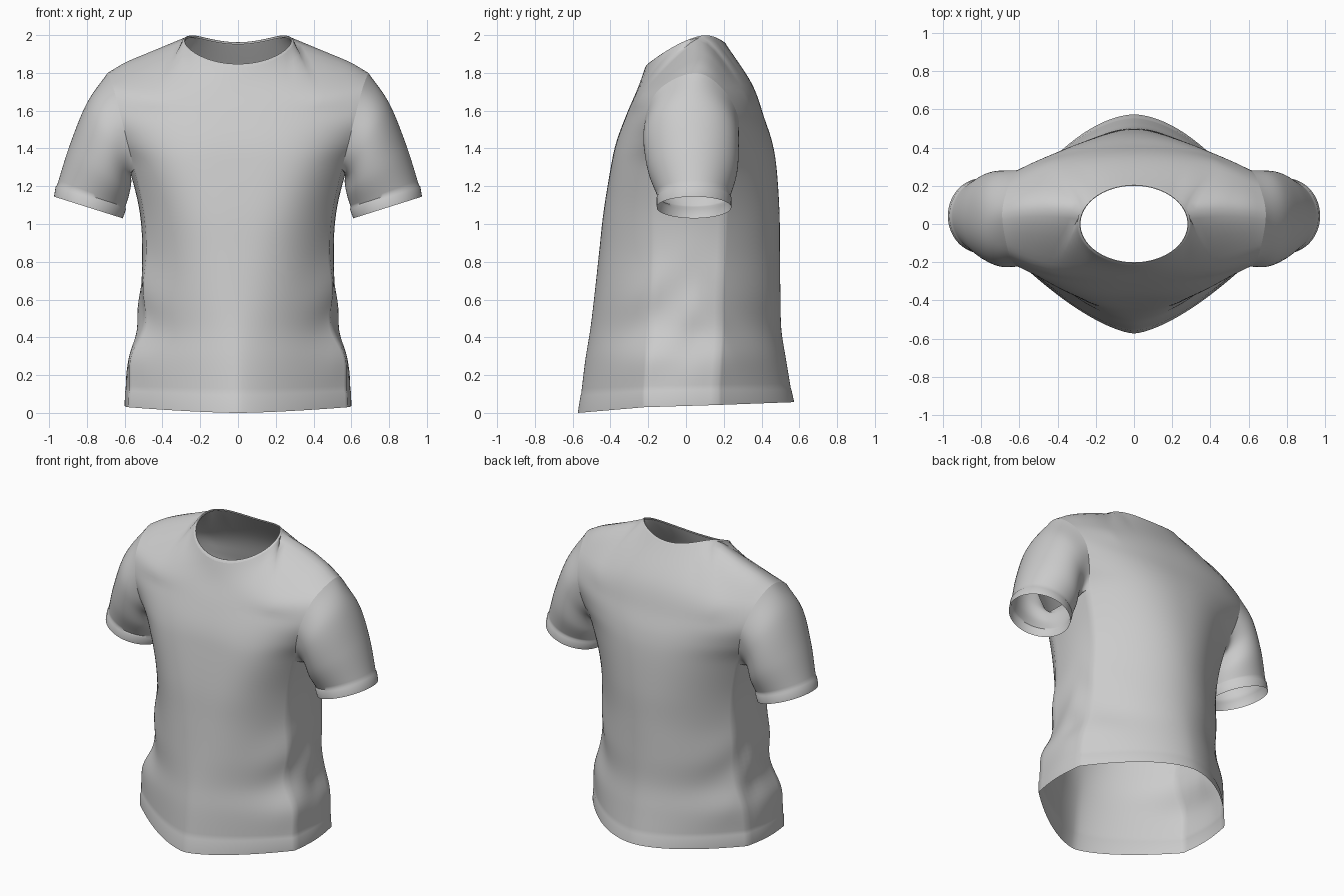
import bpy, bmesh, math
from mathutils import Vector

if "Cube" in bpy.data.objects:
    bpy.data.objects.remove(bpy.data.objects["Cube"])

COLS, STEPS, NECK = 28, 6, 16   # NECK = number of columns that end at the neckline
ARMPIT = 6                      # index of the key row at the bottom of the armhole
SIDE = 10                       # columns of the side wall under the arm
SPREAD = math.radians(60)


def spline(keys, steps, ghost=None):
    """Smooth curve through the key points."""
    k = [keys[0] * 2 - keys[1]] + keys + [ghost or keys[-1] * 2 - keys[-2]]
    out = []
    for i in range(1, len(k) - 2):
        p0, p1, p2, p3 = k[i - 1:i + 3]
        for s in range(steps):
            t = s / steps
            out.append(0.5 * (2 * p1 + (p2 - p0) * t + (2 * p0 - 5 * p1 + 4 * p2 - p3) * t ** 2
                              + (3 * p1 - p0 - 3 * p2 + p3) * t ** 3))
    return out + [keys[-1].copy()]


def loft(bm, rows, closed=False):
    vs = [[bm.verts.new(p) for p in r] for r in rows]
    n = len(rows[0])
    for a, b in zip(vs, vs[1:]):
        for i in range(n if closed else n - 1):
            j = (i + 1) % n
            bm.faces.new((a[i], a[j], b[j], b[i]))


def finish(bm, name):
    bmesh.ops.remove_doubles(bm, verts=bm.verts, dist=0.0005)
    bmesh.ops.recalc_face_normals(bm, faces=bm.faces)
    me = bpy.data.meshes.new(name)
    bm.to_mesh(me)
    bm.free()
    ob = bpy.data.objects.new(name, me)
    bpy.context.collection.objects.link(ob)
    bpy.ops.object.select_all(action='DESELECT')
    ob.select_set(True)
    bpy.context.view_layer.objects.active = ob
    bpy.ops.object.shade_smooth_by_angle(angle=math.radians(50))
    mod = ob.modifiers.new("mirror", 'MIRROR')
    mod.merge_threshold = 0.0005


def neck(phi, g=0.0, lift=0.0):
    """Neck opening, phi = 0 at the front and pi at the back, widened by g."""
    s, c = math.sin(phi), math.cos(phi)
    y = -0.2 * c
    z = 2.0 - (0.15 * ((0.1 - y) / 0.3) ** 1.5 if y <= 0.1 else 3.5 * (y - 0.1) ** 2)
    return Vector(((0.28 + g) * s, -(0.2 + g) * c, z - g * (0.3 + 0.9 * c * c) + lift))


def cross_row(xs, ys, zs, ym, zm, power):
    """Half cross-section from the centre line to the panel edge."""
    row = []
    for i in range(COLS + 1):
        u = math.sin(SPREAD * i / COLS) / math.sin(SPREAD)
        f = u ** power
        row.append(Vector((xs * u, ym + (ys - ym) * f, zm + (zs - zm) * f)))
    return row


def top_row(start):
    """Half neckline followed by the shoulder seam."""
    end = math.radians(110)
    row = [neck(start + (end - start) * i / NECK, 0.015) for i in range(NECK + 1)]
    shoulder = spline([row[-1], Vector((0.45, 0.08, 1.917)), Vector((0.59, 0.07, 1.858)),
                       Vector((0.69, 0.05, 1.80))], 4)
    return row + shoulder[1:]


def panel(keys, other, start):
    rows = [cross_row(*k) for k in keys] + [top_row(start)]
    over = cross_row(*other[-1])          # row across the shoulder, for a rounded ridge
    cols = []
    for c in range(COLS + 1):
        pts = [r[c] for r in rows]
        w = min(1, max(0, (c - NECK + 6) / 10))
        cols.append(spline(pts, STEPS, (pts[-1] * 2 - pts[-2]).lerp(over[c], w)))
    return [[col[r] for col in cols] for r in range(len(cols[0]))]


def side_row(a, b, i, count):
    """Side wall between the front and back panel edges."""
    dip = 0.02 * max(0, (i - count + 7) / 6) ** 2
    row = []
    for s in range(SIDE + 1):
        t = s / SIDE
        h = math.sin(math.pi * t)
        row.append(a.lerp(b, t) + Vector((0.02 * h, 0, -dip * h)))
    return row


def fold(p):
    """Soft diagonal creases at the waist sides."""
    w = math.exp(-((p.z - 0.5) / 0.25) ** 2) * min(1, max(0, p.x / 0.5)) ** 4
    p.x += 0.012 * w * math.sin(15 * (p.z + 0.9 * abs(p.y - 0.05)))


# Key rows: edge x, y, z, centre y, z, roundness power
front_keys = [(.575, -.22, .115, -.555, .10, 1.5), (.565, -.21, .28, -.533, .28, 1.6),
              (.505, -.20, .44, -.507, .44, 1.8), (.503, -.18, .62, -.485, .62, 2.1),
              (.486, -.17, .84, -.46, .85, 2.5), (.50, -.17, 1.06, -.437, 1.06, 3),
              (.55, -.18, 1.29, -.40, 1.29, 3.6), (.585, -.215, 1.43, -.37, 1.43, 3.2),
              (.62, -.215, 1.57, -.315, 1.58, 2.6), (.66, -.135, 1.72, -.255, 1.72, 2.2)]
back_keys = [(.575, .17, .125, .555, .13, 1.8), (.565, .18, .28, .53, .28, 1.8),
             (.505, .19, .44, .505, .44, 1.9), (.503, .19, .62, .50, .62, 2),
             (.486, .20, .84, .497, .85, 2), (.50, .21, 1.06, .495, 1.06, 2.1),
             (.55, .23, 1.29, .48, 1.29, 2.2), (.585, .27, 1.43, .457, 1.43, 2.2),
             (.62, .275, 1.57, .415, 1.56, 2.2), (.66, .19, 1.72, .35, 1.74, 2.2)]

# Body: front and back panels joined by side walls and shoulder seams
base = ARMPIT * STEPS
front = panel(front_keys, back_keys, 0.0)
back = panel(back_keys, front_keys, math.pi)
side = [side_row(front[i][-1], back[i][-1], i, base + 1) for i in range(base + 1)]
armhole = ([r[-1] for r in reversed(front[base + 1:])] + side[-1]
           + [r[-1] for r in back[base + 1:-1]])
for row in front + back + side:
    row[:] = [p.copy() for p in row]
    for p in row:
        fold(p)

# Turned hem band, standing slightly proud
low_f = cross_row(.58, -.22, .03, -.573, 0, 1.5)
low_b = cross_row(.58, .17, .042, .573, .057, 1.8)
low_s = side_row(low_f[-1], low_b[-1], 0, base + 1)
bm = bmesh.new()
for low, rows in ((low_f, front), (low_b, back), (low_s, side)):
    lip = [Vector((p.x * 1.006, p.y * 1.006, p.z - 0.008)) for p in rows[0]]
    loft(bm, [low, lip] + rows)
finish(bm, "shirt_body")

# Sleeves: from the armhole edge down to the cuff
N = len(armhole)


def sleeve_ring(ox, oz, ix, iz, y0, y1, grow=1.0):
    ring = []
    for i in range(N):
        t = 2 * math.pi * i / N
        c = math.cos(t) * grow
        ring.append(Vector(((ox + ix) / 2 + (ox - ix) / 2 * c, (y0 + y1) / 2
                            - (y1 - y0) / 2 * math.sin(t) * grow,
                            (oz + iz) / 2 + (oz - iz) / 2 * c)))
    return ring


keys = [armhole,
        sleeve_ring(.80, 1.64, .565, 1.22, -.225, .28),
        sleeve_ring(.89, 1.42, .578, 1.15, -.20, .272),
        sleeve_ring(.958, 1.205, .597, 1.09, -.15, .235)]
cols = [spline([k[i] for k in keys], 8) for i in range(N)]
rows = [[c[r] for c in cols] for r in range(len(cols[0]))]
rows += [sleeve_ring(.96, 1.195, .598, 1.08, -.15, .235, 1.03),
         sleeve_ring(.974, 1.145, .61, 1.03, -.155, .24)]
bm = bmesh.new()
loft(bm, rows, closed=True)
finish(bm, "sleeves")

# Collar: narrow band round the neck opening
M = 40
bm = bmesh.new()
loft(bm, [[neck(math.pi * i / M, g, lift) for i in range(M + 1)]
          for g, lift in ((.016, -.001), (.011, .002), (.003, .001), (0, -.003), (.002, -.012))])
finish(bm, "collar")
